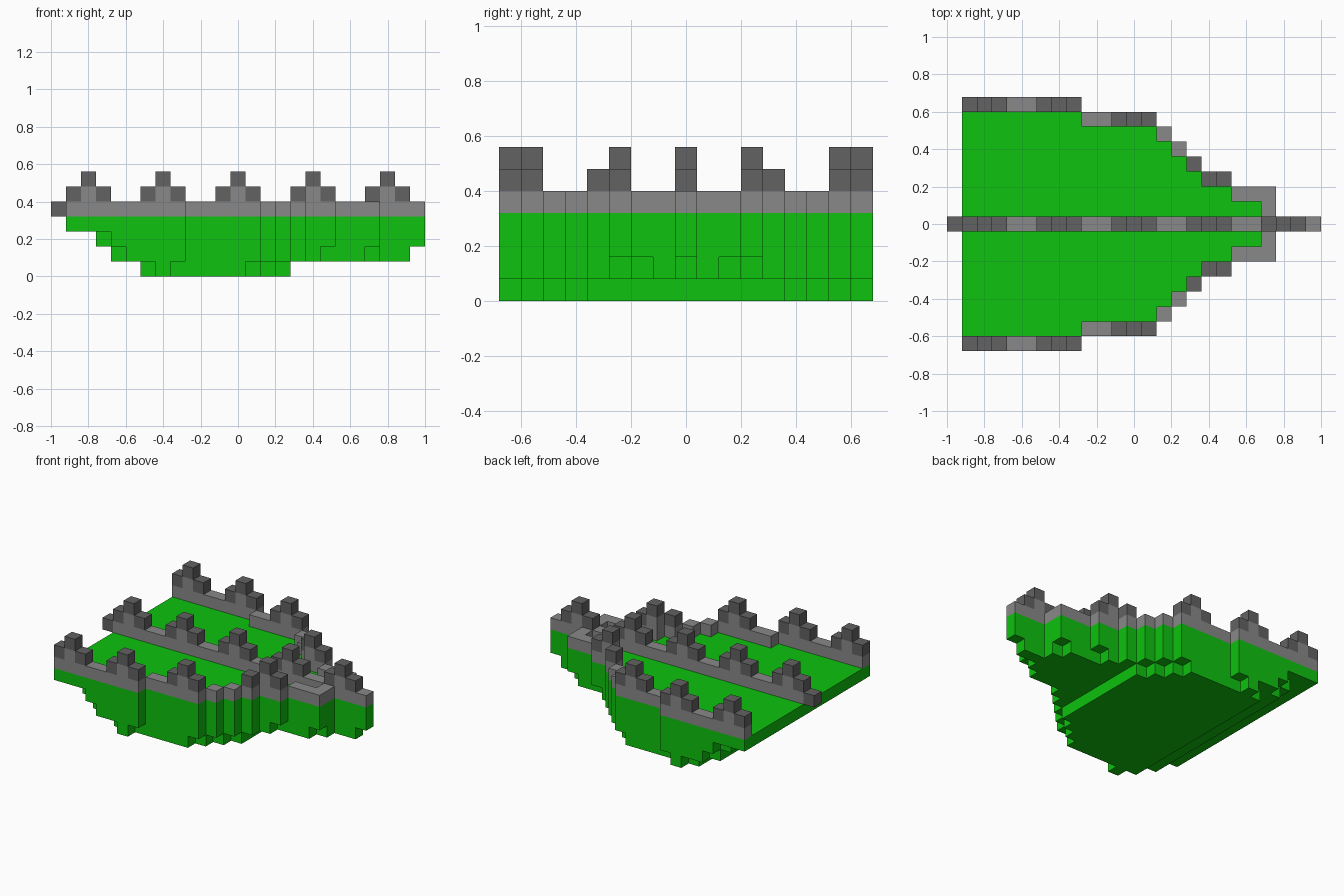
import bpy, bmesh
from mathutils import Vector

S = 0.08                                       # edge length of one block
LENGTH, HALF = 25, 8                           # blocks along x, rows either side of the keel
BOW = [25, 22, 22, 19, 17, 16, 15, 14, 9]      # first empty column for each row out from the keel
STERN = [6, 4, 3, 1]                           # first filled column for each hull layer

cube = bpy.data.objects.get("Cube")
if cube:
    bpy.data.objects.remove(cube, do_unlink=True)


def material(name, rgb):
    m = bpy.data.materials.new(name)
    m.use_nodes = True
    colour = (*rgb, 1)
    m.diffuse_color = colour
    bsdf = next(n for n in m.node_tree.nodes if n.type == 'BSDF_PRINCIPLED')
    bsdf.inputs["Base Color"].default_value = colour
    return m


def block_object(name, cells, mat):
    """Closed shell round a set of (column, row, layer) blocks."""
    bm = bmesh.new()
    for cell in cells:
        i, j, k = cell
        centre = Vector((i - (LENGTH - 1) / 2, j, k + 0.5)) * S
        for axis in range(3):
            for sign in (-1, 1):
                beside = list(cell)
                beside[axis] += sign
                if tuple(beside) in cells:
                    continue
                n, u, v = (Vector.Fill(3, 0) for _ in range(3))
                n[axis] = sign
                u[(axis + 1) % 3] = 1
                v = n.cross(u)
                corners = [centre + (n + u * a + v * b) * S / 2
                           for a, b in ((-1, -1), (1, -1), (1, 1), (-1, 1))]
                bm.faces.new([bm.verts.new(c) for c in corners])
    bmesh.ops.remove_doubles(bm, verts=bm.verts, dist=S / 100)
    mesh = bpy.data.meshes.new(name)
    bm.to_mesh(mesh)
    bm.free()
    mesh.materials.append(mat)
    bpy.context.collection.objects.link(bpy.data.objects.new(name, mesh))


def mirrored(cells):
    return {(i, side * r, k) for i, r, k in cells for side in (-1, 1)}


green = material("green", (0.0044, 0.54, 0.0044))
light_grey = material("light grey", (0.25, 0.25, 0.25))
dark_grey = material("dark grey", (0.122, 0.122, 0.122))

# Hull: four layers that narrow towards the bottom
hull = set()
for k, stern in enumerate(STERN):
    for r, bow in enumerate(BOW):
        start = stern + (r == HALF and k < 3)
        end = bow
        if k == 1 and r in (0, 2, 3):
            end = bow - 1
        if k == 0:
            end = min(bow - 1, 16)
        hull |= {(i, r, k) for i in range(start, end)}

# Wall round the deck edge and along the keel, with stepped battlements
wall, battlements = set(), {(0, 0, 4)}
for i in range(1, LENGTH):
    edge = max(r for r in range(HALF + 1) if BOW[r] > i)
    for r in range(edge + 1):
        if r not in (0, edge) and i != 21:
            continue
        wall.add((i, r, 4))
        step = i % 5
        if step in (1, 2, 3) and (r == 0 or (r == edge and i < 21)):
            (wall if step == 2 else battlements).add((i, r, 5))
            if step == 2:
                battlements.add((i, r, 6))

block_object("hull", mirrored(hull), green)
block_object("wall", mirrored(wall), light_grey)
block_object("battlements", mirrored(battlements), dark_grey)
